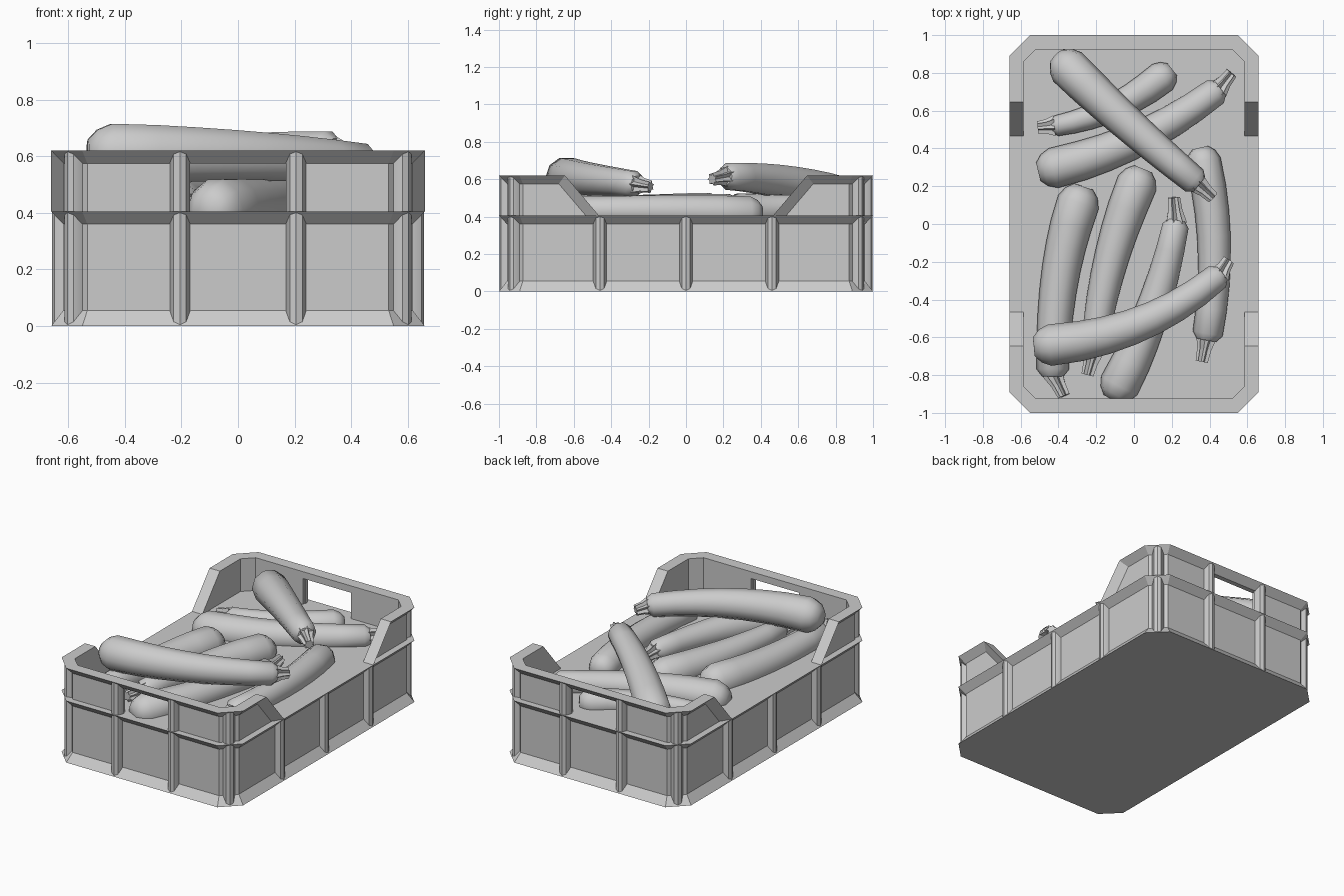
import bpy, bmesh, math
from mathutils import Vector, Matrix

cube = bpy.data.objects.get("Cube")
if cube:
    bpy.data.objects.remove(cube, do_unlink=True)

grey = bpy.data.materials.new("plain_grey")
grey.use_nodes = True
grey.diffuse_color = (0.6, 0.6, 0.6, 1)
grey.node_tree.nodes["Principled BSDF"].inputs["Base Color"].default_value = (0.6, 0.6, 0.6, 1)

HX, HY, CHAMFER = 0.66, 1.0, 0.11
RECESS, WALL = 0.043, 0.075
MID, TOP = 0.405, 0.62


def make(name, rings, closed=False, smooth=None):
    """Skin a list of equal rings; cap the ends or join them into a loop."""
    bm = bmesh.new()
    rows = [[bm.verts.new(p) for p in ring] for ring in rings]
    pairs = list(zip(rows, rows[1:])) + ([(rows[-1], rows[0])] if closed else [])
    for a, b in pairs:
        for i in range(len(a)):
            j = (i + 1) % len(a)
            bm.faces.new((a[i], a[j], b[j], b[i]))
    if not closed:
        bm.faces.new(rows[0])
        bm.faces.new(rows[-1])
    bmesh.ops.recalc_face_normals(bm, faces=bm.faces)
    mesh = bpy.data.meshes.new(name)
    bm.to_mesh(mesh)
    bm.free()
    mesh.materials.append(grey)
    obj = bpy.data.objects.new(name, mesh)
    bpy.context.collection.objects.link(obj)
    if smooth:
        bpy.ops.object.select_all(action='DESELECT')
        obj.select_set(True)
        bpy.context.view_layer.objects.active = obj
        bpy.ops.object.shade_smooth_by_angle(angle=math.radians(smooth))
    return obj


def octagon(inset, z):
    x, y, c = HX - inset, HY - inset, CHAMFER - inset * (2 - math.sqrt(2))
    return [(x, y - c, z), (x - c, y, z), (c - x, y, z), (-x, y - c, z),
            (-x, c - y, z), (c - x, -y, z), (x - c, -y, z), (x, c - y, z)]


def cut(target, cutter):
    mod = target.modifiers.new("cut", 'BOOLEAN')
    mod.operation, mod.solver, mod.object = 'DIFFERENCE', 'EXACT', cutter
    bpy.context.view_layer.objects.active = target
    bpy.ops.object.modifier_apply(modifier=mod.name)
    bpy.data.objects.remove(cutter, do_unlink=True)


# Lower crate body with flared bottom and middle rails
make("crate_base", [octagon(0, 0), octagon(RECESS, 0.055), octagon(RECESS, 0.36), octagon(0, MID)])

# Upper wall ring with flared top rail
upper = make("upper_wall", [octagon(RECESS, 0.38), octagon(RECESS, 0.575), octagon(0, TOP),
                            octagon(WALL, TOP), octagon(WALL, 0.38)], closed=True)

# Low sides with sloping ends, then hand holes front and back
slope = (0.647 - 0.465) / (TOP - MID)
low, high = 0.3, 0.8
y0, y1 = 0.465 + slope * (low - MID), 0.465 + slope * (high - MID)
cut(upper, make("side_cutter", [[(x, -y0, low), (x, y0, low), (x, y1, high), (x, -y1, high)]
                                for x in (-1, 1)]))
cut(upper, make("handle_cutter", [[(-0.175, y, low), (0.175, y, low), (0.175, y, 0.575), (-0.175, y, 0.575)]
                                  for y in (-2, 2)]))

# Sloping rails along the wall ends
for sx in (-1, 1):
    for sy in (-1, 1):
        ends = []
        for y, z, back_y, back_z in ((0.465, MID, 0.535, MID), (0.647, TOP, 0.68, 0.575)):
            ends.append([(sx * 0.59, sy * y, z), (sx * HX, sy * y, z),
                         (sx * (HX - RECESS), sy * back_y, back_z)])
        make("sloping_rail", ends)


def rib(x, y, angle, z0, z1):
    """Vertical tapered rib facing outward along the given angle."""
    turn = Matrix.Rotation(angle, 3, 'Z')
    section = [(-0.055, -0.036), (-0.042, -0.036), (-0.012, -0.022), (-0.004, 0),
               (-0.012, 0.022), (-0.042, 0.036), (-0.055, 0.036)]
    make("rib", [[Vector((x, y, z)) + turn @ Vector((d, w, 0)) for d, w in section]
                 for z in (z0, z1)], smooth=35)


tiers = ((0.004, MID - 0.004), (MID, TOP - 0.004))
for s in (-1, 1):
    for z0, z1 in tiers:
        for x in (-0.205, 0.205):
            rib(x, s * HY, s * math.pi / 2, z0, z1)
        for t in (-1, 1):
            rib(s * (HX - CHAMFER / 2), t * (HY - CHAMFER / 2), math.atan2(t, s), z0, z1)
    for y in (-0.46, 0, 0.46):
        rib(s * HX, y, 0 if s > 0 else math.pi, *tiers[0])


def courgette(start, mid, end, tip, r0, r1):
    """Curved tapering body with a blunt first end and a star-shaped stem."""
    a, m, c, tip = map(Vector, (start, mid, end, tip))
    ctrl = 2 * m - (a + c) / 2

    def ring(centre, axis, radii):
        side = axis.cross(Vector((0, 0, 1))).normalized()
        up = side.cross(axis).normalized()
        n = len(radii)
        return [centre + r * (math.cos(math.tau * i / n) * side + math.sin(math.tau * i / n) * up)
                for i, r in enumerate(radii)]

    first, last = (ctrl - a).normalized(), (c - ctrl).normalized()
    body = [ring(a - first * r0 * d, first, [r0 * k] * 10)
            for d, k in ((0.9, 0.45), (0.6, 0.78), (0.15, 0.98))]
    for i in range(1, 8):
        t = i / 7
        p = (1 - t) ** 2 * a + 2 * t * (1 - t) * ctrl + t * t * c
        axis = (1 - t) * (ctrl - a) + t * (c - ctrl)
        body.append(ring(p, axis.normalized(), [r0 + (r1 - r0) * t] * 10))
    body.append(ring(c + last * r1 * 0.45, last, [r1 * 0.65] * 10))
    make("courgette_body", body, smooth=50)

    axis = (tip - c).normalized()
    base = c + last * r1 * 0.2
    star = [1, 0.62] * 7
    make("courgette_stem", [ring(p, axis, [r * k for k in star]) for p, r in
                            ((base, 0.058), (base.lerp(tip, 0.5), 0.04), (tip, 0.034))])


# Bottom layer, half sunk into the filling
courgette((-0.30, 0.10, 0.42), (-0.395, -0.30, 0.42), (-0.43, -0.77, 0.43), (-0.37, -0.91, 0.44), 0.115, 0.085)
courgette((0.01, 0.20, 0.42), (-0.13, -0.22, 0.43), (-0.21, -0.66, 0.44), (-0.245, -0.80, 0.44), 0.11, 0.07)
courgette((0.37, 0.32, 0.42), (0.425, -0.13, 0.43), (0.39, -0.58, 0.43), (0.36, -0.73, 0.43), 0.095, 0.08)
courgette((-0.07, -0.84, 0.415), (0.10, -0.45, 0.43), (0.22, -0.01, 0.44), (0.21, 0.14, 0.45), 0.11, 0.07)
courgette((-0.41, 0.30, 0.42), (0.03, 0.455, 0.43), (0.43, 0.70, 0.44), (0.515, 0.80, 0.45), 0.11, 0.075)
courgette((0.14, 0.77, 0.42), (-0.12, 0.61, 0.42), (-0.41, 0.52, 0.42), (-0.51, 0.51, 0.42), 0.088, 0.055)
# Top layer, lying across the others
courgette((-0.34, 0.82, 0.51), (-0.02, 0.52, 0.585), (0.32, 0.23, 0.615), (0.42, 0.14, 0.60), 0.11, 0.075)
courgette((-0.43, -0.64, 0.61), (0.04, -0.525, 0.60), (0.44, -0.28, 0.575), (0.50, -0.19, 0.56), 0.112, 0.072)
